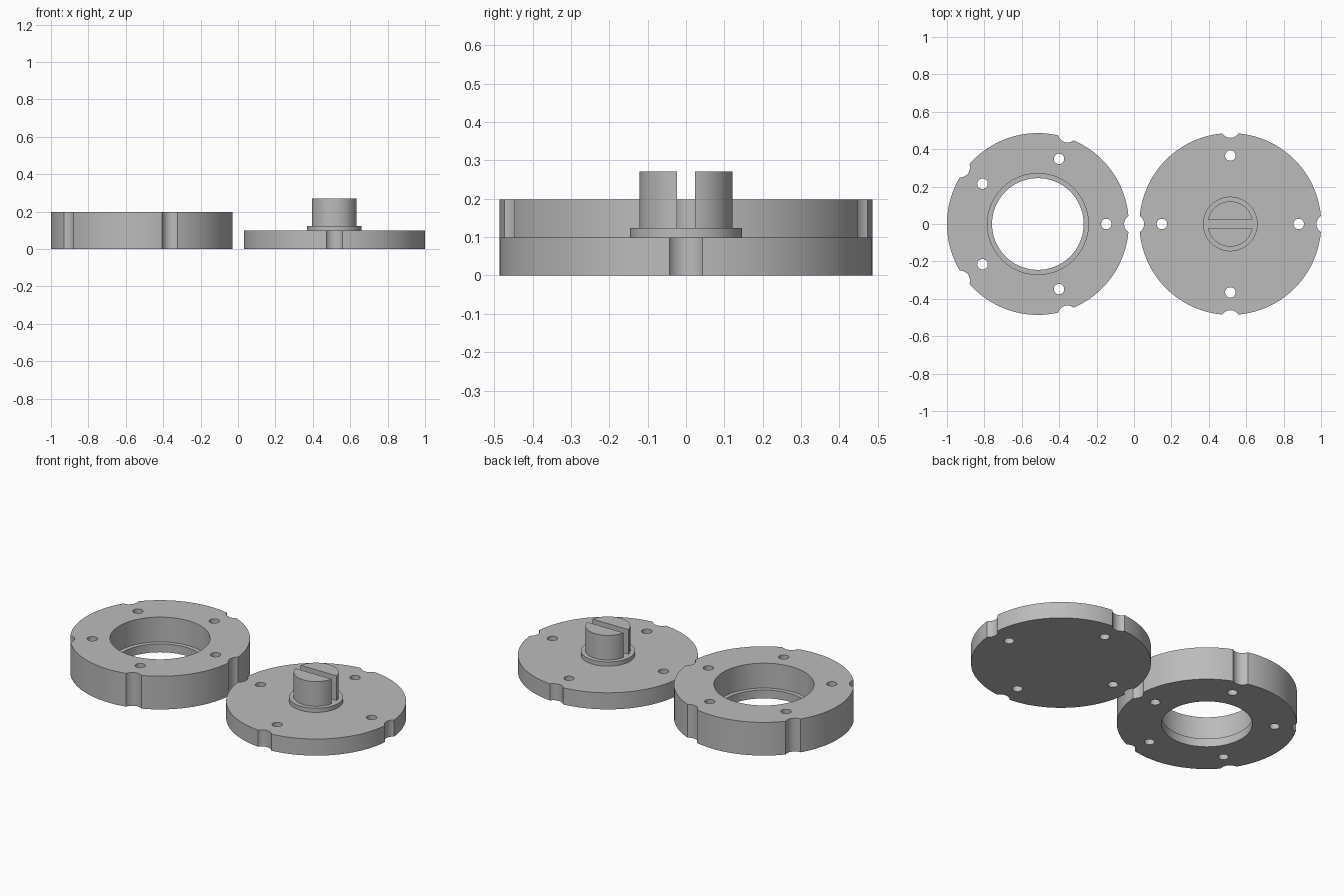
import bpy, math

if "Cube" in bpy.data.objects:
    bpy.data.objects.remove(bpy.data.objects["Cube"])

metal = bpy.data.materials.new("plain_grey")
metal.diffuse_color = (0.5, 0.5, 0.5, 1)
metal.use_nodes = True
metal.node_tree.nodes["Principled BSDF"].inputs["Base Color"].default_value = metal.diffuse_color

R = 0.486             # outer radius of both discs
RING_X, PLATE_X = -0.514, 0.515


def cylinder(name, x, y, r, z0, z1, sides=128):
    bpy.ops.mesh.primitive_cylinder_add(vertices=sides, radius=r, depth=z1 - z0,
                                        location=(x, y, (z0 + z1) / 2))
    ob = bpy.context.object
    ob.name = name
    ob.data.materials.append(metal)
    return ob


def cut(ob, cutter):
    """Subtract the cutter from the object and delete it."""
    mod = ob.modifiers.new("cut", 'BOOLEAN')
    mod.operation, mod.solver, mod.object = 'DIFFERENCE', 'EXACT', cutter
    bpy.context.view_layer.objects.active = ob
    bpy.ops.object.modifier_apply(modifier=mod.name)
    bpy.data.objects.remove(cutter, do_unlink=True)


def smooth(ob):
    bpy.ops.object.select_all(action='DESELECT')
    ob.select_set(True)
    bpy.context.view_layer.objects.active = ob
    bpy.ops.object.shade_smooth_by_angle(angle=math.radians(30))


def holes_and_notches(ob, cx, count):
    """Equally spaced screw holes with a rim notch outside each one."""
    for i in range(count):
        a = 2 * math.pi * i / count
        for dist, r, sides in ((0.366, 0.028, 32), (0.513, 0.052, 64)):
            cut(ob, cylinder("cutter", cx + dist * math.cos(a), dist * math.sin(a),
                             r, -0.1, 0.4, sides))


# Thick ring with a stepped bore
ring = cylinder("bearing_ring", RING_X, 0, R, 0, 0.198)
cut(ring, cylinder("cutter", RING_X, 0, 0.245, -0.1, 0.3))
cut(ring, cylinder("cutter", RING_X, 0, 0.270, 0.05, 0.3))
holes_and_notches(ring, RING_X, 5)

# Thin base plate
plate = cylinder("base_plate", PLATE_X, 0, R, 0, 0.099)
holes_and_notches(plate, PLATE_X, 4)

# Collar and slotted post
collar = cylinder("post_collar", PLATE_X, 0, 0.146, 0.099, 0.124)
post = cylinder("slotted_post", PLATE_X, 0, 0.121, 0.124, 0.271)
bpy.ops.mesh.primitive_cube_add(size=1, location=(PLATE_X, 0, 0.2))
slot = bpy.context.object
slot.scale = (0.6, 0.048, 0.4)
bpy.context.view_layer.update()
cut(post, slot)

for part in (ring, plate, collar, post):
    smooth(part)
